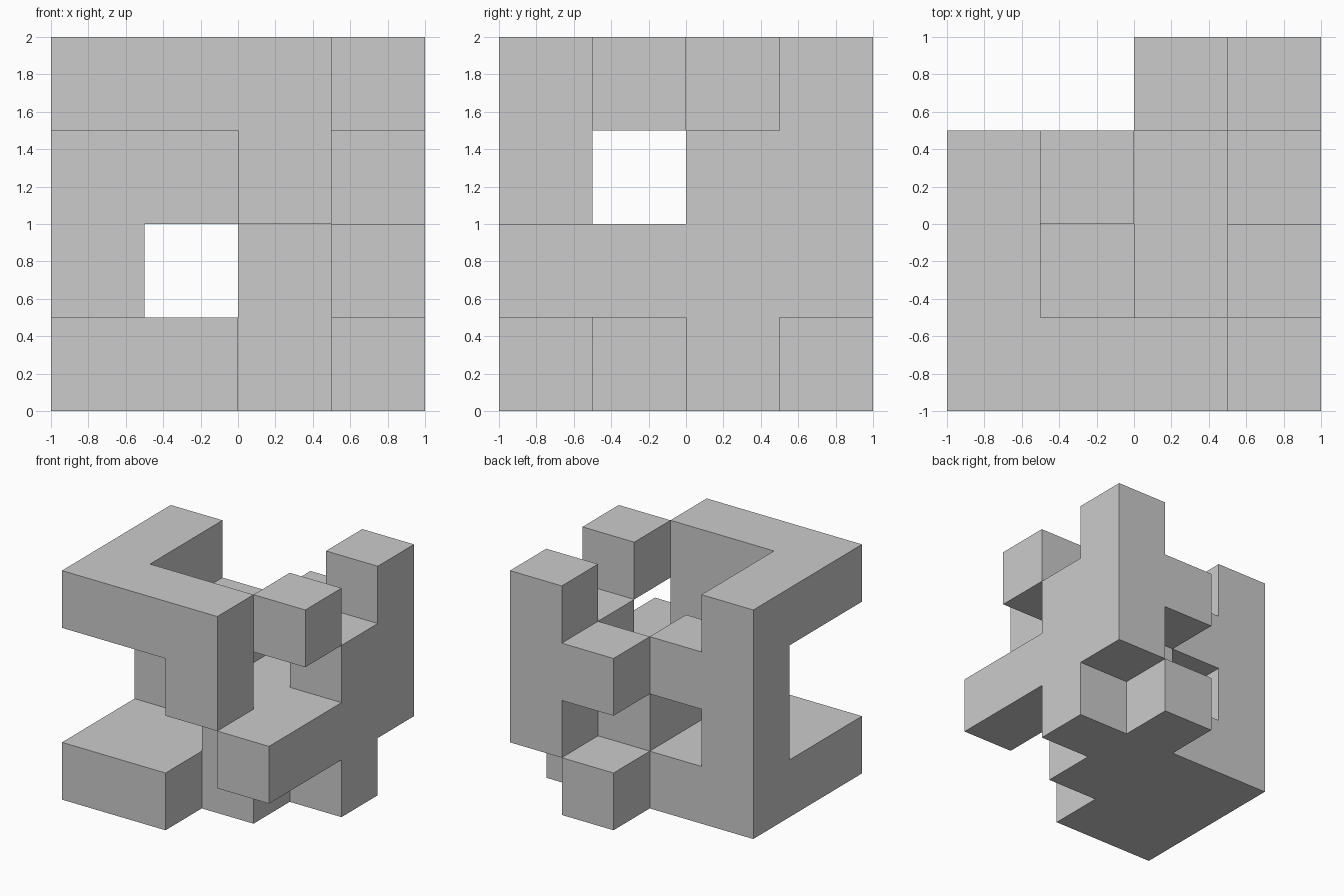
import bpy, bmesh, math
from mathutils import Vector

if "Cube" in bpy.data.objects:
    bpy.data.objects.remove(bpy.data.objects["Cube"])

CELL = 0.5
# Floor plans of the four layers, bottom to top; rows run front to back, columns left to right
LAYERS = [
    ["##..", "###.", "####", "..#."],
    ["...#", "..##", "#.##", "...#"],
    ["..#.", "....", "##.#", "..##"],
    ["###.", "#..#", "#...", "...#"],
]
filled = {(x, y, z)
          for z, plan in enumerate(LAYERS)
          for y, row in enumerate(plan)
          for x, mark in enumerate(row) if mark == "#"}

# Build only the exposed walls of each filled cell
bm = bmesh.new()
for cell in filled:
    centre = Vector(cell) + Vector((0.5, 0.5, 0.5))
    for axis in range(3):
        for sign in (-1, 1):
            n = Vector((0, 0, 0))
            n[axis] = sign
            if tuple(int(c + d) for c, d in zip(cell, n)) in filled:
                continue
            u = Vector((0, 0, 0))
            u[(axis + 1) % 3] = 0.5
            v = n.cross(u)
            mid = centre + n * 0.5
            corners = [mid - u - v, mid + u - v, mid + u + v, mid - u + v]
            bm.faces.new([bm.verts.new((p - Vector((2, 2, 0))) * CELL) for p in corners])

# Weld the walls and merge coplanar ones into clean flat faces
bmesh.ops.remove_doubles(bm, verts=bm.verts, dist=0.001)
bmesh.ops.dissolve_limit(bm, angle_limit=math.radians(1), verts=bm.verts, edges=bm.edges)

mesh = bpy.data.meshes.new("block_puzzle")
bm.to_mesh(mesh)
bm.free()
bpy.context.collection.objects.link(bpy.data.objects.new("block_puzzle", mesh))
